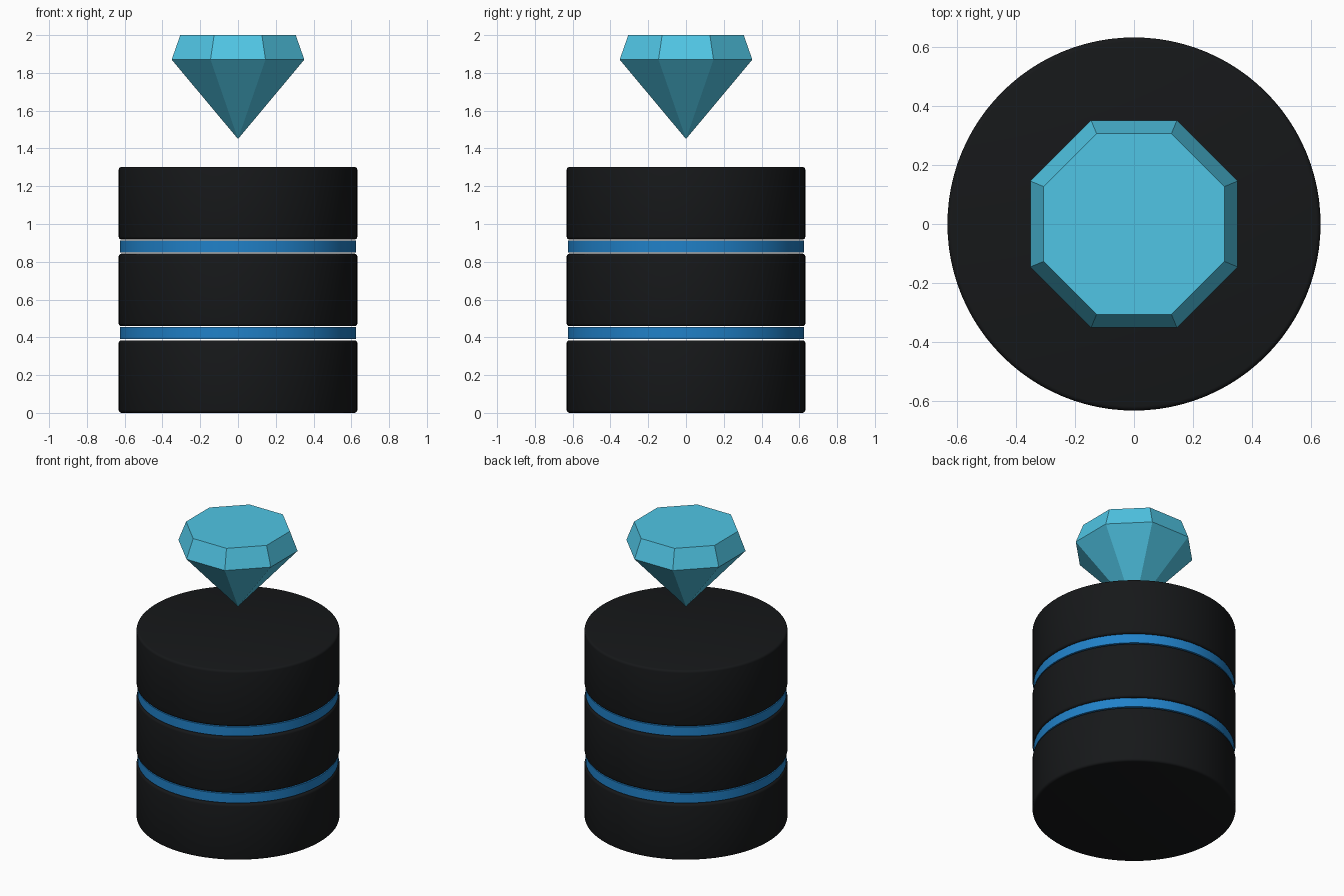
import bpy
import bmesh
import math

if "Cube" in bpy.data.objects:
    bpy.data.objects.remove(bpy.data.objects["Cube"])


def material(name, rgb):
    m = bpy.data.materials.new(name)
    m.diffuse_color = (*rgb, 1)
    m.use_nodes = True
    m.node_tree.nodes["Principled BSDF"].inputs["Base Color"].default_value = m.diffuse_color
    return m


black = material("black", (0.008, 0.009, 0.010))
blue = material("blue", (0.015, 0.22, 0.58))
cyan = material("cyan", (0.08, 0.56, 0.78))


def disc(name, radius, z0, z1, mat, bevel):
    bpy.ops.mesh.primitive_cylinder_add(vertices=96, radius=radius, depth=z1 - z0,
                                        location=(0, 0, (z0 + z1) / 2))
    ob = bpy.context.object
    ob.name = name
    ob.data.materials.append(mat)
    if bevel:
        mod = ob.modifiers.new("rim", 'BEVEL')
        mod.width = bevel
        mod.segments = 3
        mod.limit_method = 'ANGLE'
        bpy.ops.object.modifier_apply(modifier="rim")
    bpy.ops.object.shade_smooth_by_angle(angle=math.radians(35))


# Three stacked black drums with soft rims
for i in range(3):
    disc(f"drum_{i + 1}", 0.632, i * 0.459, i * 0.459 + 0.384, black, 0.015)

# Blue spacer discs floating in the gaps
for i in range(2):
    disc(f"spacer_{i + 1}", 0.625, i * 0.459 + 0.391, i * 0.459 + 0.454, blue, 0)

# Eight-sided gem: table, girdle and point
bm = bmesh.new()


def ring(r, z):
    return [bm.verts.new((r * math.cos(a), r * math.sin(a), z))
            for a in (math.radians(22.5 + 45 * k) for k in range(8))]


table = ring(0.331, 2.0)
girdle = ring(0.38, 1.87)
tip = bm.verts.new((0, 0, 1.45))
bm.faces.new(table)
for k in range(8):
    n = (k + 1) % 8
    bm.faces.new((girdle[k], girdle[n], table[n], table[k]))
    bm.faces.new((girdle[n], girdle[k], tip))
bmesh.ops.recalc_face_normals(bm, faces=bm.faces)
mesh = bpy.data.meshes.new("gem")
bm.to_mesh(mesh)
bm.free()
mesh.materials.append(cyan)
bpy.context.collection.objects.link(bpy.data.objects.new("gem", mesh))
